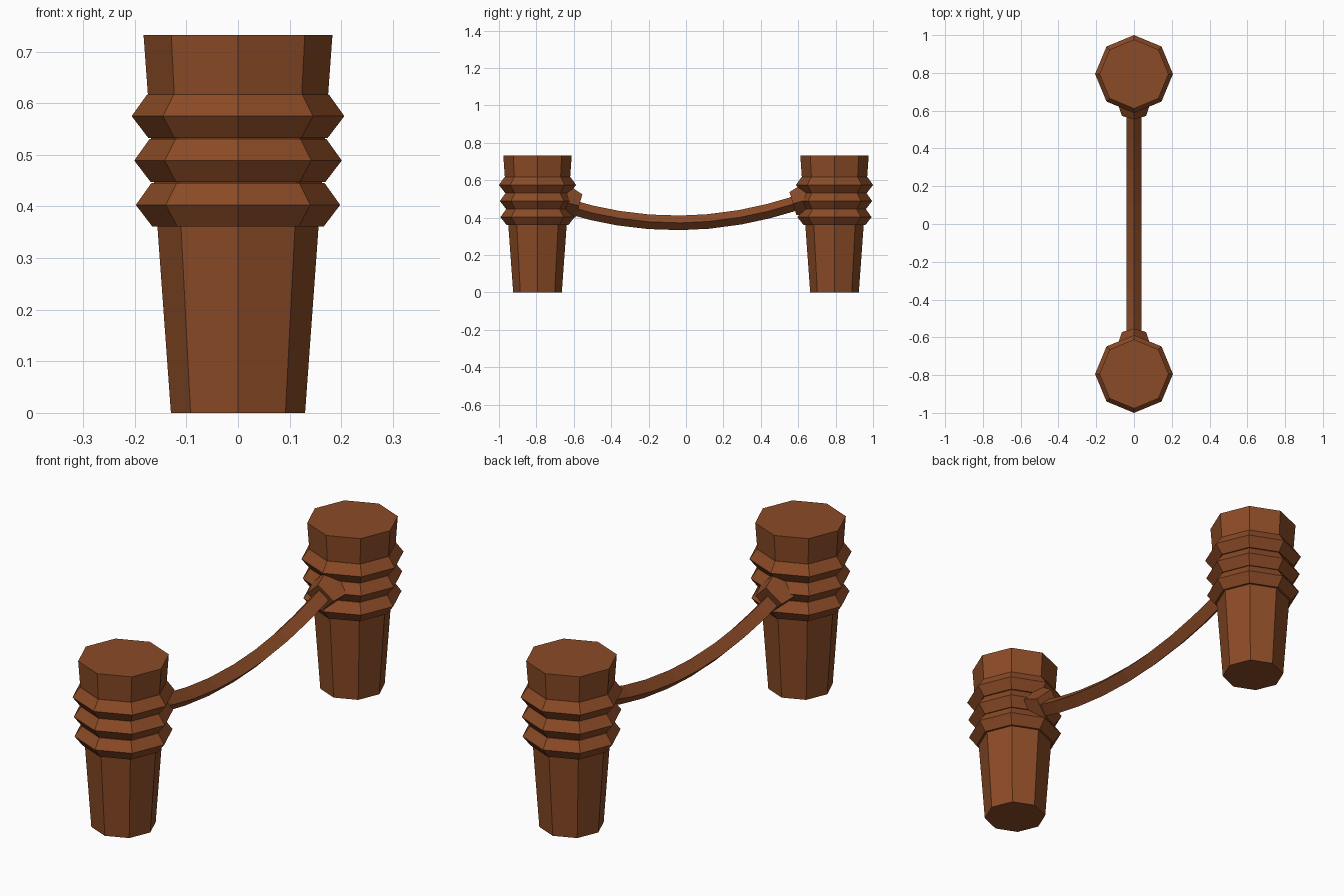
import bpy, bmesh, math
from mathutils import Vector

if "Cube" in bpy.data.objects:
    bpy.data.objects.remove(bpy.data.objects["Cube"])

brown = bpy.data.materials.new("warm_brown")
brown.diffuse_color = (0.26, 0.07, 0.02, 1)
brown.use_nodes = True
brown.node_tree.nodes["Principled BSDF"].inputs["Base Color"].default_value = brown.diffuse_color


def loft(name, rings):
    """Closed solid through a list of rings of points."""
    bm = bmesh.new()
    vs = [[bm.verts.new(p) for p in r] for r in rings]
    n = len(vs[0])
    for a, b in zip(vs, vs[1:]):
        for i in range(n):
            j = (i + 1) % n
            bm.faces.new((a[i], a[j], b[j], b[i]))
    bm.faces.new(vs[0][::-1])
    bm.faces.new(vs[-1])
    bmesh.ops.recalc_face_normals(bm, faces=bm.faces)
    me = bpy.data.meshes.new(name)
    bm.to_mesh(me)
    bm.free()
    me.materials.append(brown)
    ob = bpy.data.objects.new(name, me)
    bpy.context.collection.objects.link(ob)
    return ob


def octagon(r, y, z):
    return [(r * math.cos(k * math.pi / 4), y + r * math.sin(k * math.pi / 4), z) for k in range(8)]


def diamond(r, y, z, slope):
    """Four-sided section square to a path of given slope in the yz plane."""
    up = Vector((0, -slope, 1)).normalized() * r
    side = Vector((r, 0, 0))
    c = Vector((0, y, z))
    return [c + side, c + up, c - side, c - up]


# posts with three ridged bands, and the collars where the rope is tied
for label, s, zc in (("front", -1, 0.463), ("back", 1, 0.475)):
    y = s * 0.794
    loft(label + "_post", [octagon(0.13, y, 0), octagon(0.183, y, 0.732)])
    for i, (z0, r) in enumerate(((0.361, 0.198), (0.447, 0.201), (0.533, 0.206))):
        loft(f"{label}_band_{i + 1}", [octagon(r - 0.032, y, z0),
                                       octagon(r, y, z0 + 0.042),
                                       octagon(r - 0.03, y, z0 + 0.084)])
    m = s * 0.3
    loft(label + "_rope_collar", [diamond(0.085, s * 0.66, zc + 0.024, m),
                                  diamond(0.085, s * 0.635, zc + 0.017, m),
                                  diamond(0.064, s * 0.572, zc, m)])

# sagging rope
k, low = 0.26, -0.05
path = [-0.66, -0.5, -0.36, -0.2, -0.03, 0.12, 0.29, 0.44, 0.56, 0.66]
loft("rope", [diamond(0.039, y, 0.372 + k * (y - low) ** 2, 2 * k * (y - low)) for y in path])
